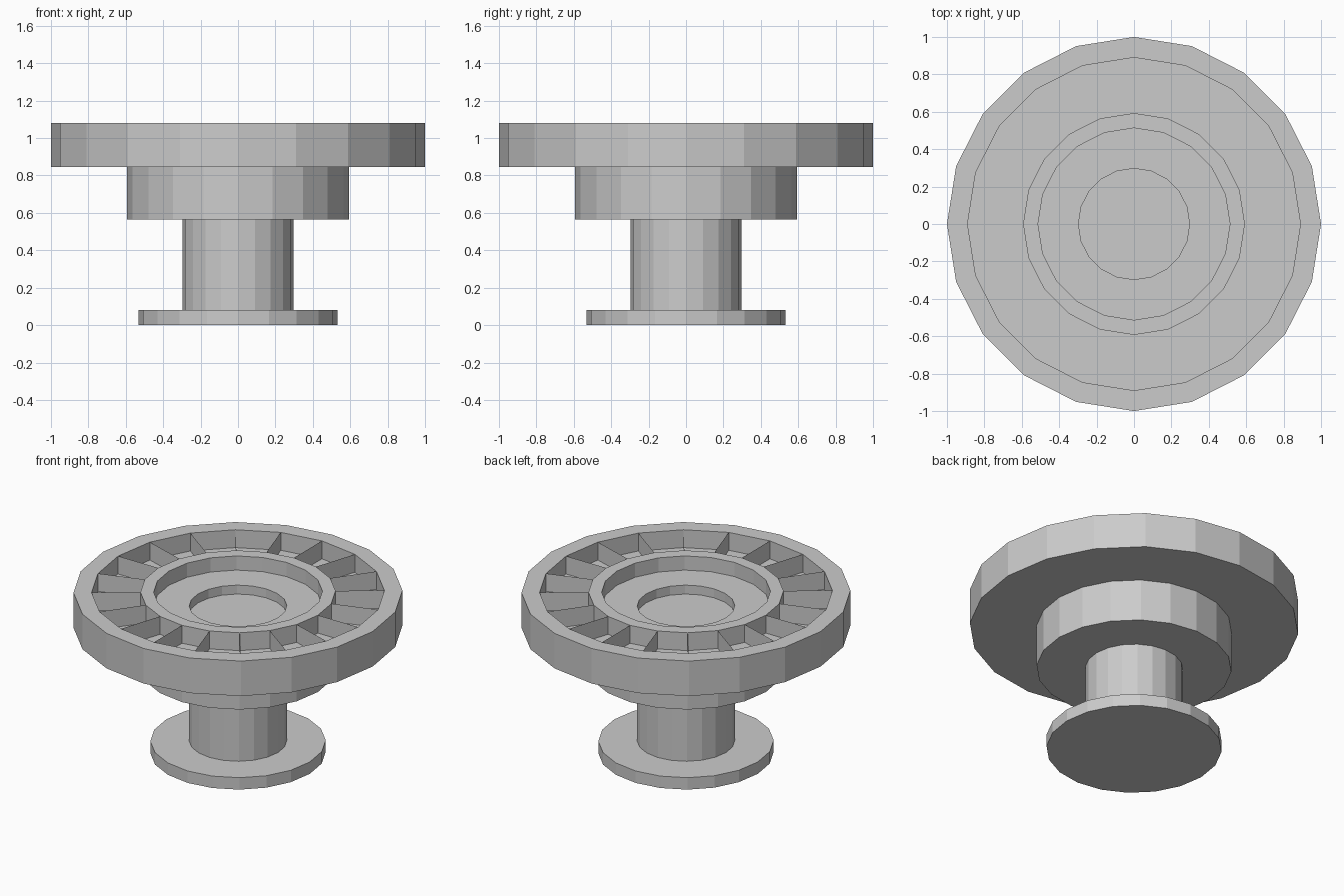
import bpy, bmesh
from math import cos, sin, tau

if "Cube" in bpy.data.objects:
    bpy.data.objects.remove(bpy.data.objects["Cube"])

SIDES = 20


def ring_point(r, z, i):
    a = tau * i / SIDES
    return (r * cos(a), r * sin(a), z)


def finish(name, bm):
    mesh = bpy.data.meshes.new(name)
    bm.to_mesh(mesh)
    bm.free()
    obj = bpy.data.objects.new(name, mesh)
    bpy.context.collection.objects.link(obj)
    return obj


def lathe(name, profile, cap_start=False, cap_end=False):
    """Revolve (radius, z) points, listed from the bottom outwards and up."""
    bm = bmesh.new()
    rings = [[bm.verts.new(ring_point(r, z, i)) for i in range(SIDES)]
             for r, z in profile]
    for low, high in zip(rings, rings[1:]):
        for i in range(SIDES):
            j = (i + 1) % SIDES
            bm.faces.new((low[i], low[j], high[j], high[i]))
    if cap_start:
        bm.faces.new(rings[0][::-1])
    if cap_end:
        bm.faces.new(rings[-1])
    return finish(name, bm)


# Foot disc and stem
lathe("foot", [(0.533, 0), (0.533, 0.08), (0.297, 0.08)], cap_start=True)
lathe("stem", [(0.297, 0.08), (0.297, 0.565)])

# Hub below the wheel
lathe("hub", [(0.297, 0.565), (0.593, 0.565), (0.593, 0.845)])

# Wheel: outer rim, sunken channel, inner collar and stepped centre well
lathe("wheel", [
    (0.593, 0.845), (1.0, 0.845), (1.0, 1.08), (0.89, 1.08),
    (0.89, 0.96), (0.593, 0.96), (0.593, 1.08), (0.513, 1.08),
    (0.513, 0.985), (0.297, 0.985), (0.297, 0.925)], cap_end=True)

# Thin radial dividers across the channel
bm = bmesh.new()
for i in range(SIDES):
    bm.faces.new([bm.verts.new(ring_point(r, z, i)) for r, z in
                  ((0.593, 0.96), (0.89, 0.96), (0.89, 1.08), (0.593, 1.08))])
finish("channel_dividers", bm)
